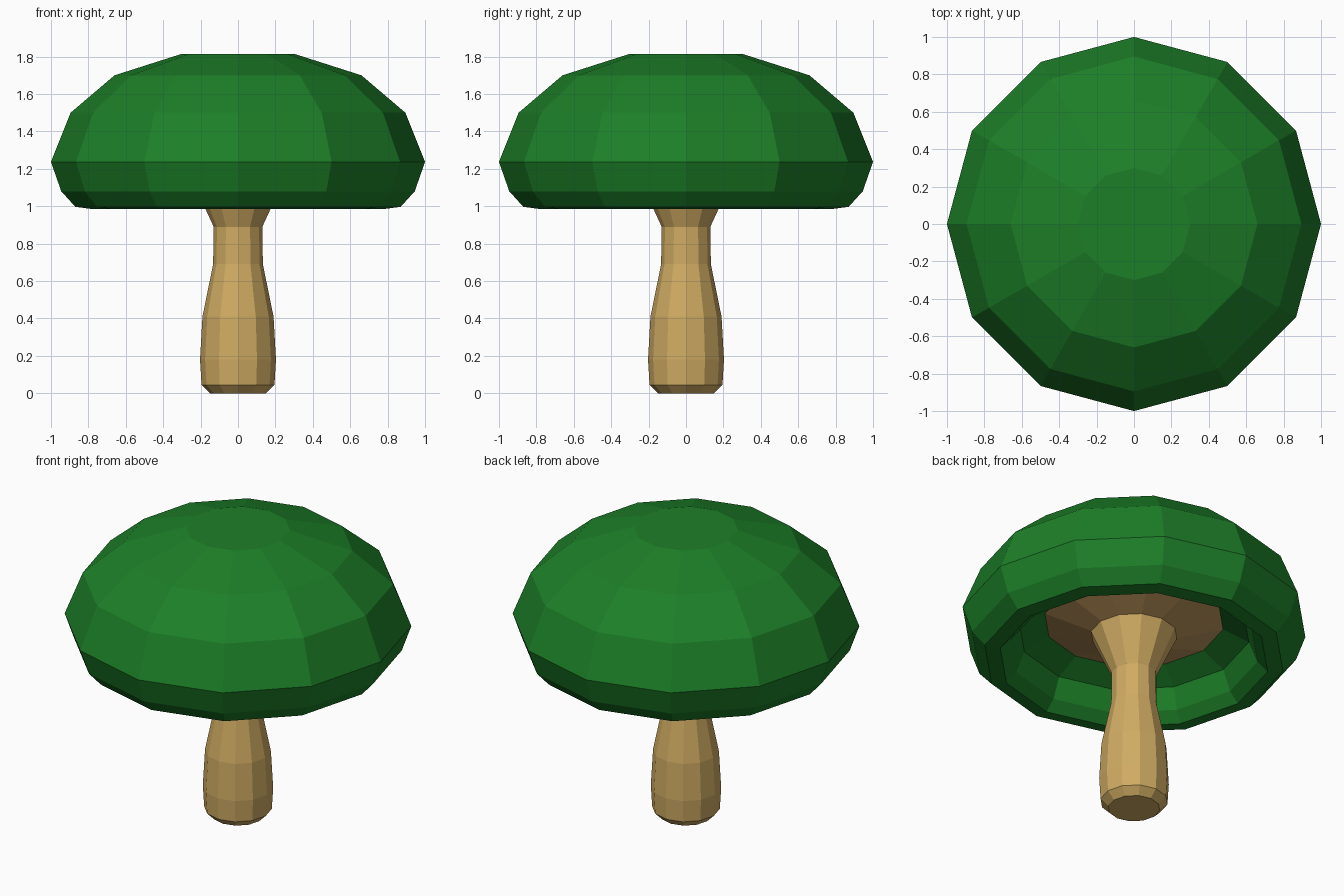
import bpy, bmesh
from math import sin, cos, pi

SIDES = 12

cube = bpy.data.objects.get("Cube")
if cube:
    bpy.data.objects.remove(cube)


def material(name, rgb):
    mat = bpy.data.materials.new(name)
    mat.use_nodes = True
    color = (*rgb, 1.0)
    mat.diffuse_color = color
    mat.node_tree.nodes["Principled BSDF"].inputs["Base Color"].default_value = color
    return mat


def lathe(name, profile, mat, cap_start=False, cap_end=False):
    """Spin (radius, height) points about z; list them so normals face outwards."""
    bm = bmesh.new()
    rings = [[bm.verts.new((r * cos(2 * pi * i / SIDES), r * sin(2 * pi * i / SIDES), z))
              for i in range(SIDES)] for r, z in profile]
    for low, high in zip(rings, rings[1:]):
        for i in range(SIDES):
            j = (i + 1) % SIDES
            bm.faces.new((low[i], low[j], high[j], high[i]))
    if cap_start:
        bm.faces.new(rings[0][::-1])
    if cap_end:
        bm.faces.new(rings[-1])
    mesh = bpy.data.meshes.new(name)
    bm.to_mesh(mesh)
    bm.free()
    mesh.materials.append(mat)
    obj = bpy.data.objects.new(name, mesh)
    bpy.context.collection.objects.link(obj)
    return obj


green = material("cap green", (0.012, 0.212, 0.021))
tan = material("stem tan", (0.63, 0.41, 0.125))
brown = material("gill brown", (0.52, 0.31, 0.11))

# Stem: bulging foot, narrow neck, flared top
lathe("stem", [(0.15, 0), (0.195, 0.045), (0.203, 0.18), (0.19, 0.41), (0.133, 0.69),
               (0.13, 0.89), (0.25, 1.15)], tan, cap_start=True)

# Gills: shallow cone from the stem out to the cap lining
lathe("gills", [(0.24, 1.15), (0.52, 1.24)], brown)

# Cap: lining, inner wall, rolled rim, then the faceted dome
lathe("cap", [(0.52, 1.24), (0.67, 1.17), (0.72, 1.045), (0.78, 0.985), (0.87, 0.997),
              (0.945, 1.08), (1.0, 1.237), (0.895, 1.50), (0.66, 1.70), (0.30, 1.815)],
      green, cap_end=True)
